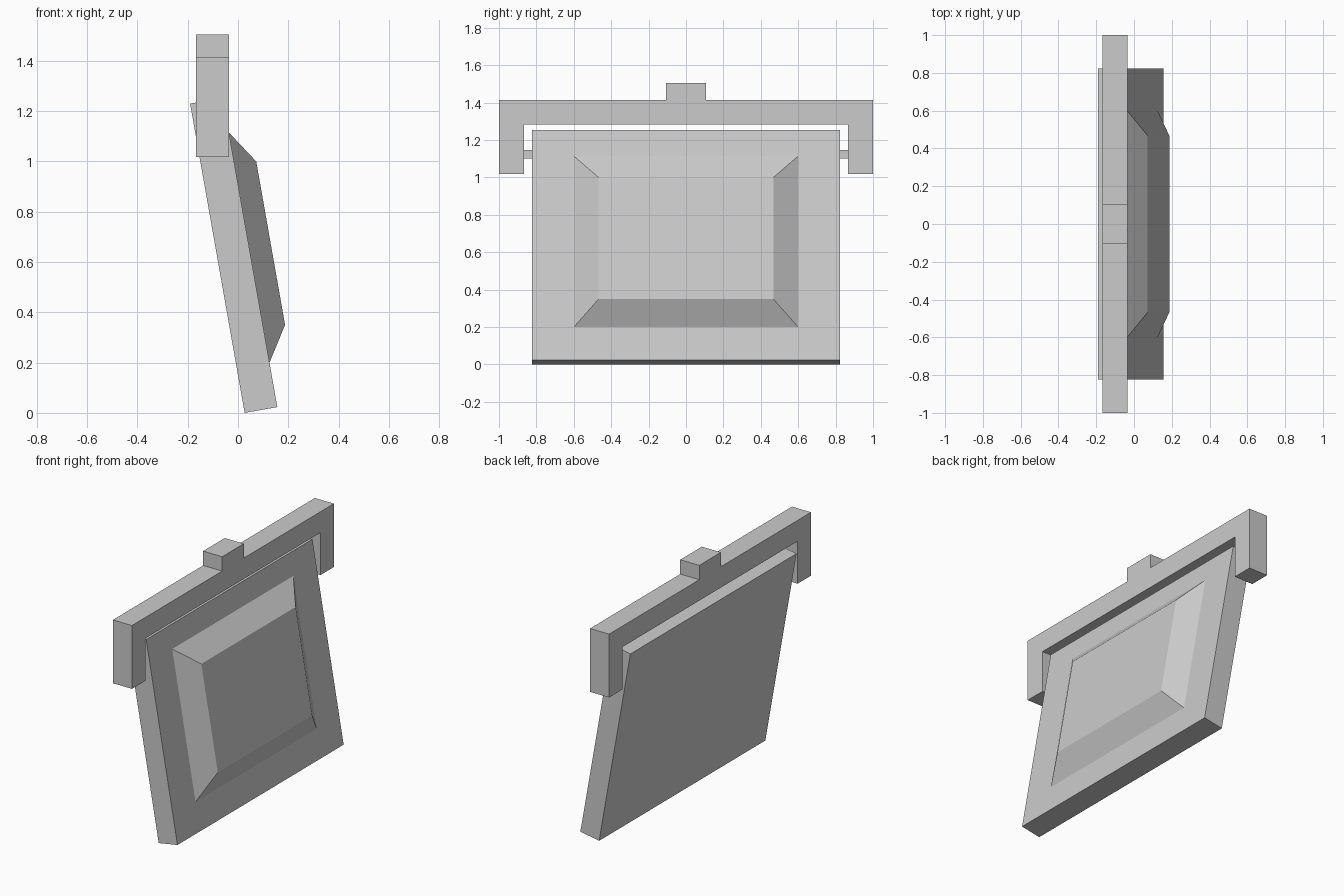
import bpy, bmesh, math
from mathutils import Matrix, Vector

if "Cube" in bpy.data.objects:
    bpy.data.objects.remove(bpy.data.objects["Cube"])

grey = bpy.data.materials.new("plain grey")
grey.diffuse_color = (0.6, 0.6, 0.6, 1)
grey.use_nodes = True
grey.node_tree.nodes["Principled BSDF"].inputs["Base Color"].default_value = grey.diffuse_color
TILT = Matrix.Rotation(math.radians(-10), 4, 'Y')


def finish(name, bm, matrix=Matrix()):
    bmesh.ops.recalc_face_normals(bm, faces=bm.faces)
    bm.transform(matrix)
    me = bpy.data.meshes.new(name)
    bm.to_mesh(me)
    bm.free()
    me.materials.append(grey)
    ob = bpy.data.objects.new(name, me)
    bpy.context.collection.objects.link(ob)
    return ob


def box(name, lo, hi, matrix=Matrix()):
    bm = bmesh.new()
    bmesh.ops.create_cube(bm, size=1)
    lo, hi = Vector(lo), Vector(hi)
    for v in bm.verts:
        v.co = (lo + hi) / 2 + v.co * (hi - lo)
    return finish(name, bm, matrix)


# Hanger bracket: mirrored outline in the y-z plane, extruded along x
half = [(0.107, 1.505), (0.107, 1.415), (1, 1.415), (1, 1.018),
        (0.867, 1.018), (0.867, 1.284)]
outline = half + [(-y, z) for y, z in reversed(half)]
bm = bmesh.new()
face = bm.faces.new([bm.verts.new((-0.167, y, z)) for y, z in outline])
ext = bmesh.ops.extrude_face_region(bm, geom=[face])["geom"]
bmesh.ops.translate(bm, vec=(0.132, 0, 0),
                    verts=[g for g in ext if isinstance(g, bmesh.types.BMVert)])
finish("hanger_bracket", bm)

# Tilted swinging panel
box("panel", (0.026, -0.823, -0.0045), (0.158, 0.823, 1.244), TILT)

# Raised bevelled centre on the panel's +x face
bm = bmesh.new()
rings = []
for n, y, t0, t1 in ((0.15, 0.6, 0.175, 1.104), (0.158, 0.6, 0.175, 1.104),
                     (0.245, 0.467, 0.312, 0.972)):
    rings.append([bm.verts.new((n, a, b))
                  for a, b in ((-y, t0), (y, t0), (y, t1), (-y, t1))])
for r, s in zip(rings, rings[1:]):
    for i in range(4):
        j = (i + 1) % 4
        bm.faces.new((r[i], r[j], s[j], s[i]))
bm.faces.new(rings[0])
bm.faces.new(rings[-1])
finish("raised_centre", bm, TILT)

# Hinge pins between panel and bracket legs
for side, label in ((-1, "front"), (1, "back")):
    ys = sorted((side * 0.81, side * 0.875))
    box("hinge_pin_" + label, (-0.123, ys[0], 1.1), (-0.079, ys[1], 1.146))
